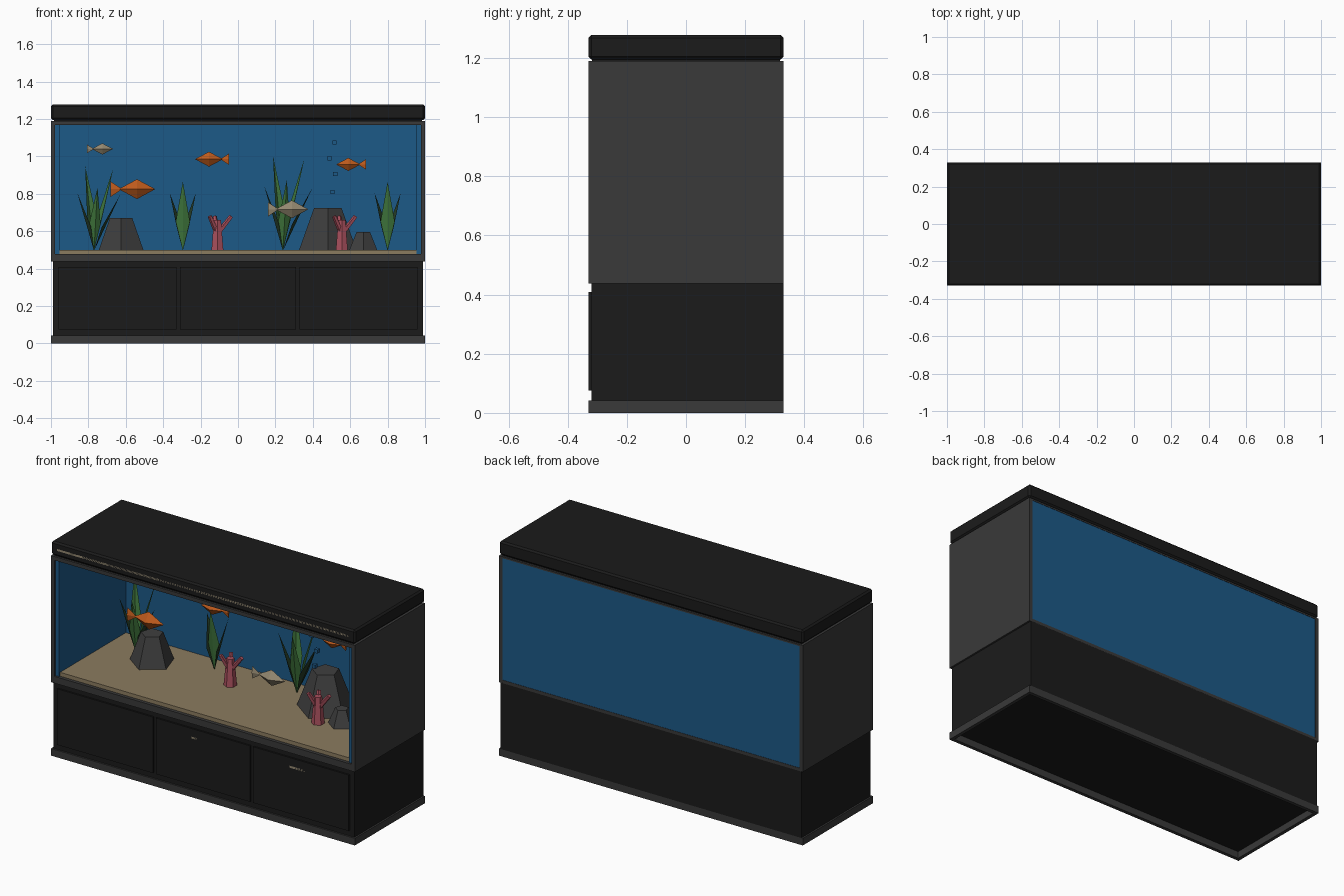
import bpy, bmesh, math
from mathutils import Vector, Matrix

if "Cube" in bpy.data.objects:
    bpy.data.objects.remove(bpy.data.objects["Cube"], do_unlink=True)


def material(name, r, g, b):
    m = bpy.data.materials.new(name)
    m.use_nodes = True
    m.diffuse_color = (r, g, b, 1)
    bsdf = m.node_tree.nodes["Principled BSDF"]
    bsdf.inputs["Base Color"].default_value = (r, g, b, 1)
    bsdf.inputs["Roughness"].default_value = 0.7
    return m


black = material("black", 0.011, 0.011, 0.011)
grey = material("dark grey", 0.041, 0.041, 0.041)
blue = material("water blue", 0.012, 0.1, 0.245)
sand = material("sand", 0.26, 0.2, 0.115)
stone = material("stone", 0.05, 0.05, 0.05)
green = material("plant green", 0.05, 0.18, 0.045)
deep_green = material("deep green", 0.018, 0.045, 0.02)
coral = material("coral pink", 0.4, 0.08, 0.11)
orange = material("fish orange", 0.52, 0.105, 0.012)
silver = material("fish silver", 0.3, 0.25, 0.165)


def finish(name, bm, *mats, recalc=True):
    if recalc:
        bmesh.ops.recalc_face_normals(bm, faces=bm.faces)
    me = bpy.data.meshes.new(name)
    bm.to_mesh(me)
    bm.free()
    for m in mats:
        me.materials.append(m)
    ob = bpy.data.objects.new(name, me)
    bpy.context.collection.objects.link(ob)


def box(name, mat, x, y, z, bevel=0):
    """Box from (low, high) ranges on each axis."""
    bm = bmesh.new()
    bmesh.ops.create_cube(bm, size=1)
    for v in bm.verts:
        v.co = [r[0] if c < 0 else r[1] for r, c in zip((x, y, z), v.co)]
    if bevel:
        bmesh.ops.bevel(bm, geom=bm.edges[:], offset=bevel, segments=1, affect='EDGES')
    finish(name, bm, mat)


def add_cone(bm, start, end, r1, r2, sides):
    """Tapered prism between two points."""
    start, end = Vector(start), Vector(end)
    d = end - start
    mat = Matrix.Translation((start + end) / 2) @ d.to_track_quat('Z', 'Y').to_matrix().to_4x4()
    bmesh.ops.create_cone(bm, cap_ends=True, segments=sides, radius1=r1, radius2=r2,
                          depth=d.length, matrix=mat)


def add_spindle(bm, start, end, side, up):
    """Pointed four-sided body: two tips joined to a diamond section."""
    mid = (start + end) / 2
    ring = [bm.verts.new(mid + o) for o in (side, up, -side, -up)]
    for tip in (bm.verts.new(start), bm.verts.new(end)):
        for i in range(4):
            bm.faces.new((tip, ring[i], ring[(i + 1) % 4]))


def add_leaf(bm, root, tip, width, index):
    """Thin blade folded along its spine, facing outwards from the root."""
    out = Vector((tip.x - root.x, tip.y - root.y, 0)).normalized()
    across = Vector((-out.y, out.x, 0)) * width
    mid = root.lerp(tip, .42) - out * .012
    low, high, a, b = (bm.verts.new(p) for p in (root, tip, mid + across, mid - across))
    for face in ((low, a, high), (low, high, b)):
        bm.faces.new(face).material_index = index


# Cabinet on an open plinth frame
for side, s in (("left", 1), ("right", -1)):
    box(side + "_plinth_bar", grey, sorted((s, s * .98)), (-.33, .33), (0, .042))
for side, s in (("back", 1), ("front", -1)):
    box(side + "_plinth_bar", grey, (-.98, .98), sorted((s * .33, s * .31)), (0, .042))
box("cabinet", black, (-.99, .99), (-.32, .33), (.04, .44))

# Doors with slim pulls set flush in their fronts
for side, (a, b) in (("right", (-.96, -.33)), ("middle", (-.31, .31)), ("left", (.33, .96))):
    box(side + "_door", black, (a, b), (-.33, -.318), (.075, .408))
    c = (a + b) / 2
    box(side + "_door_pull", silver, (c - .075, c + .075), (-.33, -.325), (.348, .36))

# Tank frame, water walls and sand bed
box("tank_base", grey, (-1, 1), (-.33, .33), (.437, .455))
box("front_lower_rail", grey, (-.98, .98), (-.33, -.31), (.455, .477))
box("front_upper_rail", grey, (-.98, .98), (-.33, -.31), (1.168, 1.18))
box("tank_top", grey, (-1, 1), (-.33, .33), (1.18, 1.19))
box("back_wall", blue, (-.98, .98), (.308, .328), (.455, 1.18))
for side, s in (("left", 1), ("right", -1)):
    box(side + "_side_panel", grey, sorted((s, s * .978)), (-.33, .33), (.455, 1.18))
    box(side + "_water_wall", blue, sorted((s * .978, s * .954)), (-.318, .308), (.455, 1.18))
box("sand_bed", sand, (-.954, .954), (-.31, .308), (.455, .5))

# Lid with a light strip set flush in its front
box("lid_seal", black, (-.985, .985), (-.318, .318), (1.19, 1.2))
box("lid", black, (-1, 1), (-.33, .33), (1.195, 1.277), .01)
box("lid_light_strip", silver, (-.96, .96), (-.33, -.325), (1.228, 1.24))

# Rocks
rocks = ((-.625, .085, .127, .063, .67), (.48, .137, .163, .077, .725), (.67, .02, .08, .038, .595))
for i, (x, y, r1, r2, top) in enumerate(rocks):
    bm = bmesh.new()
    add_cone(bm, (x, y, .495), (x, y, top), r1, r2, 5)
    finish(f"rock_{i + 1}", bm, stone)

# Plants: leaf tips given as offsets from the root, the low outer leaves darker
tall = ((-.095, -.03, .33), (-.05, .06, .48), (.11, .05, .47), (.15, -.03, .32), (.02, -.07, .36))
short = ((0, -.04, .37), (-.07, .03, .31), (.07, .03, .31))
plants = ((-.77, .14, tall, .94), (-.295, .2, short, 1), (.24, .21, tall, 1.05), (.8, .2, short, 1))
for i, (x, y, leaves, size) in enumerate(plants):
    bm = bmesh.new()
    root = Vector((x, y, .495))
    for leaf in leaves:
        add_leaf(bm, root, root + Vector(leaf) * size, .038 if leaves is short else .032,
                 int(leaf[2] < .35))
    finish(f"plant_{i + 1}", bm, green, deep_green, recalc=False)

# Branching corals
for i, (x, y) in enumerate(((-.11, .085), (.555, -.04))):
    bm = bmesh.new()
    add_cone(bm, (x, y, .495), (x, y, .66), .037, .022, 6)
    for dx, dy, z in ((-.04, -.035, .68), (.075, 0, .68), (-.015, .03, .68)):
        add_cone(bm, (x, y, .585), (x + dx, y + dy, z), .015, .012, 5)
    finish(f"coral_{i + 1}", bm, coral)

# Fish: centre, half length, half height, heading along x
fish = (("orange_fish_1", orange, (-.54, -.066, .825), .098, .053, 1),
        ("orange_fish_2", orange, (-.155, -.02, .985), .075, .04, -1),
        ("orange_fish_3", orange, (.59, .04, .957), .065, .035, -1),
        ("silver_fish_1", silver, (-.725, .1, 1.04), .057, .03, 1),
        ("silver_fish_2", silver, (.288, -.095, .717), .088, .048, 1))
for name, mat, c, l, h, heading in fish:
    bm = bmesh.new()
    c, ahead = Vector(c), Vector((heading, 0, 0))
    add_spindle(bm, c - ahead * l, c + ahead * l, Vector((0, h * .7, 0)), Vector((0, 0, h)))
    # Tail fin: flat pyramid opening backwards
    tip = bm.verts.new(c - ahead * l * .8)
    end = c - ahead * l * 1.44
    rim = [bm.verts.new(end + Vector(o)) for o in
           ((0, h * .15, 0), (0, 0, h * .78), (0, -h * .15, 0), (0, 0, -h * .78))]
    for k in range(4):
        bm.faces.new((tip, rim[k], rim[(k + 1) % 4]))
    bm.faces.new(rim)
    finish(name, bm, mat)

# Rising bubbles
for i, (x, z) in enumerate(((.505, .81), (.52, .905), (.49, .99), (.515, 1.075))):
    r = .011
    box(f"bubble_{i + 1}", blue, (x - r, x + r), (-r, r), (z - r, z + r))
